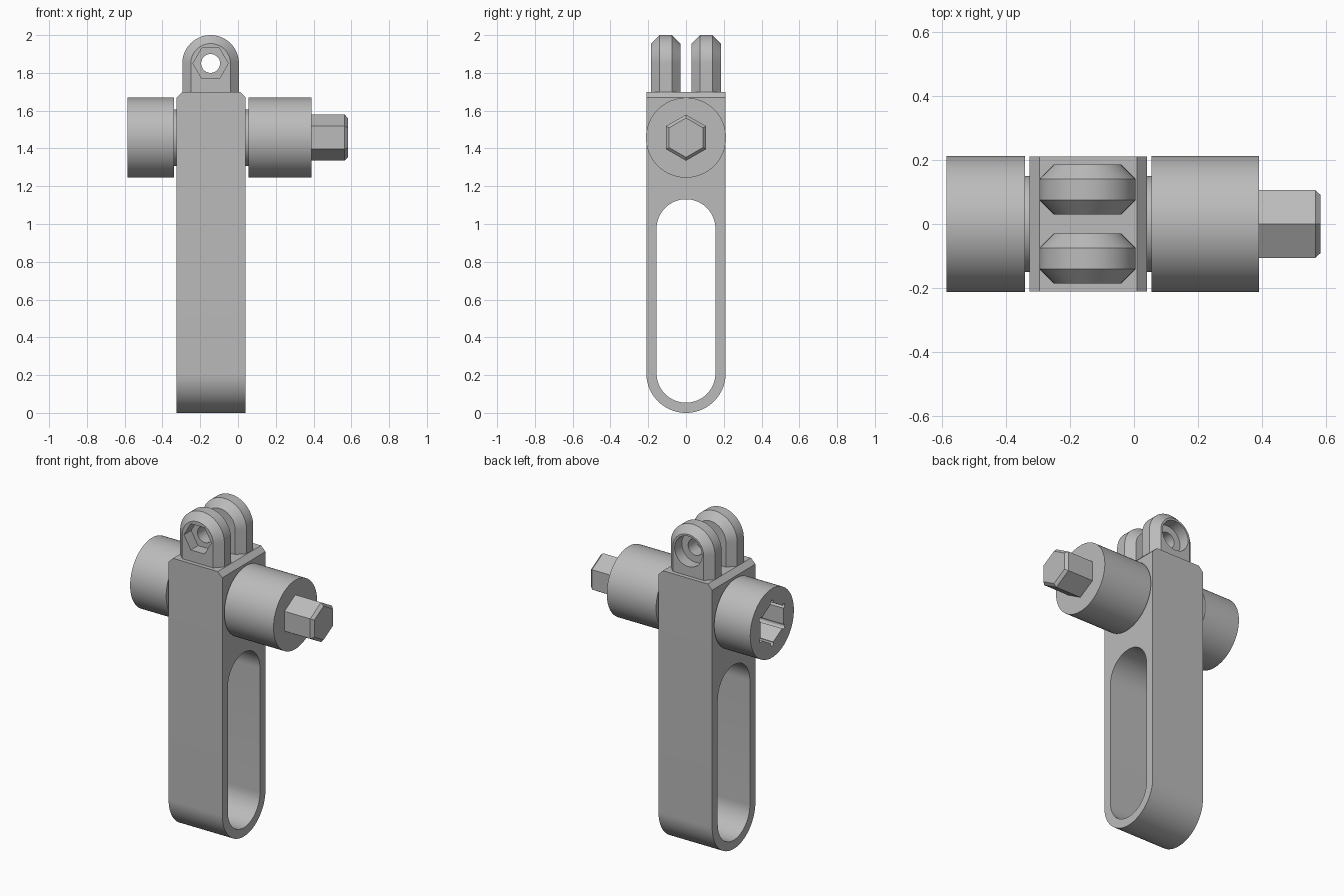
import bpy, bmesh, math

cube = bpy.data.objects.get("Cube")
if cube:
    bpy.data.objects.remove(cube, do_unlink=True)

grey = bpy.data.materials.new("light_grey")
grey.use_nodes = True
grey.diffuse_color = (0.5, 0.5, 0.5, 1)
grey.node_tree.nodes["Principled BSDF"].inputs["Base Color"].default_value = (0.5, 0.5, 0.5, 1)


# Profiles, as lists of (across, up) points
def arc(cu, cv, r, start, end, n):
    return [(cu + r * math.cos(math.radians(start + (end - start) * i / n)),
             cv + r * math.sin(math.radians(start + (end - start) * i / n))) for i in range(n + 1)]


def ring(cu, cv, r, n=64, turn=0):
    return arc(cu, cv, r, turn, turn + 360, n)[:-1]


def loft(name, axis, sections):
    """Skin a row of matching profiles placed along the x or y axis."""
    bm = bmesh.new()
    rows = []
    for t, profile in sections:
        rows.append([bm.verts.new((t, u, v) if axis == "x" else (u, t, v)) for u, v in profile])
    for a, b in zip(rows, rows[1:]):
        for i in range(len(a)):
            j = (i + 1) % len(a)
            bm.faces.new((a[i], a[j], b[j], b[i]))
    bm.faces.new(rows[0])
    bm.faces.new(rows[-1])
    bmesh.ops.recalc_face_normals(bm, faces=bm.faces)
    mesh = bpy.data.meshes.new(name)
    bm.to_mesh(mesh)
    bm.free()
    mesh.materials.append(grey)
    obj = bpy.data.objects.new(name, mesh)
    bpy.context.collection.objects.link(obj)
    return obj


def prism(name, axis, a, b, profile):
    return loft(name, axis, [(a, profile), (b, profile)])


def activate(obj):
    bpy.ops.object.select_all(action="DESELECT")
    obj.select_set(True)
    bpy.context.view_layer.objects.active = obj


def cut(obj, *cutters):
    for cutter in cutters:
        cutter.hide_render = True
        mod = obj.modifiers.new("cut", "BOOLEAN")
        mod.operation = "DIFFERENCE"
        mod.solver = "EXACT"
        mod.object = cutter
        activate(obj)
        bpy.ops.object.modifier_apply(modifier=mod.name)
        bpy.data.objects.remove(cutter, do_unlink=True)


# Handle body: round bottom, chamfered top side edges, long slot
def body_profile(top):
    return arc(0, 0.21, 0.21, 180, 360, 40) + [(0.21, top), (-0.21, top)]


body = loft("handle_body", "x", [(-0.325, body_profile(1.67)), (-0.295, body_profile(1.7)),
                                 (0.01, body_profile(1.7)), (0.04, body_profile(1.67))])
slot = arc(0, 0.21, 0.156, 180, 360, 32) + arc(0, 0.975, 0.156, 0, 180, 32)
cut(body, prism("slot_cutter", "x", -1, 1, slot))
parts = [body]

# Pair of mounting ears with bevelled rims and a bolt hole
EAR_X, EAR_Z = -0.145, 1.85


def ear_profile(r):
    return arc(EAR_X, EAR_Z, r, 0, 180, 40) + [(EAR_X - r, 1.69), (EAR_X + r, 1.69)]


for name, side in (("front_ear", -1), ("back_ear", 1)):
    ear = loft(name, "y", [(side * 0.185, ear_profile(0.105)), (side * 0.14, ear_profile(0.15)),
                           (side * 0.075, ear_profile(0.15)), (side * 0.03, ear_profile(0.105))])
    sides = 6 if side < 0 else 40
    cut(ear,
        prism("bolt_cutter", "y", side * 0.3, 0, ring(EAR_X, EAR_Z, 0.05, 32)),
        prism("recess_cutter", "y", side * 0.3, side * 0.115, ring(EAR_X, EAR_Z, 0.093, sides)))
    parts.append(ear)

# Axle, knobs and hexagonal drive shaft
AXLE_Z = 1.457
parts.append(prism("axle", "x", -0.36, 0.07, ring(0, AXLE_Z, 0.15)))
right_knob = prism("drive_knob", "x", 0.055, 0.39, ring(0, AXLE_Z, 0.212))
left_knob = prism("socket_knob", "x", -0.585, -0.34, ring(0, AXLE_Z, 0.212))

# Hexagonal socket with small relief grooves at its corners
corners = ring(0, AXLE_Z, 0.127, 6, 30)
cut(left_knob, prism("socket_cutter", "x", -0.7, -0.38, corners),
    *[prism("groove_cutter", "x", -0.7, -0.38, ring(u, v, 0.014, 12)) for u, v in corners])


def hexagon(r):
    return ring(0, AXLE_Z, r, 6, 30)


shaft = loft("hex_shaft", "x", [(0.37, hexagon(0.122)), (0.565, hexagon(0.122)),
                                (0.582, hexagon(0.104))])
parts += [left_knob, right_knob, shaft]

# Smooth the round walls, keep the edges crisp
for part in parts:
    activate(part)
    bpy.ops.object.shade_smooth_by_angle(angle=math.radians(25))
